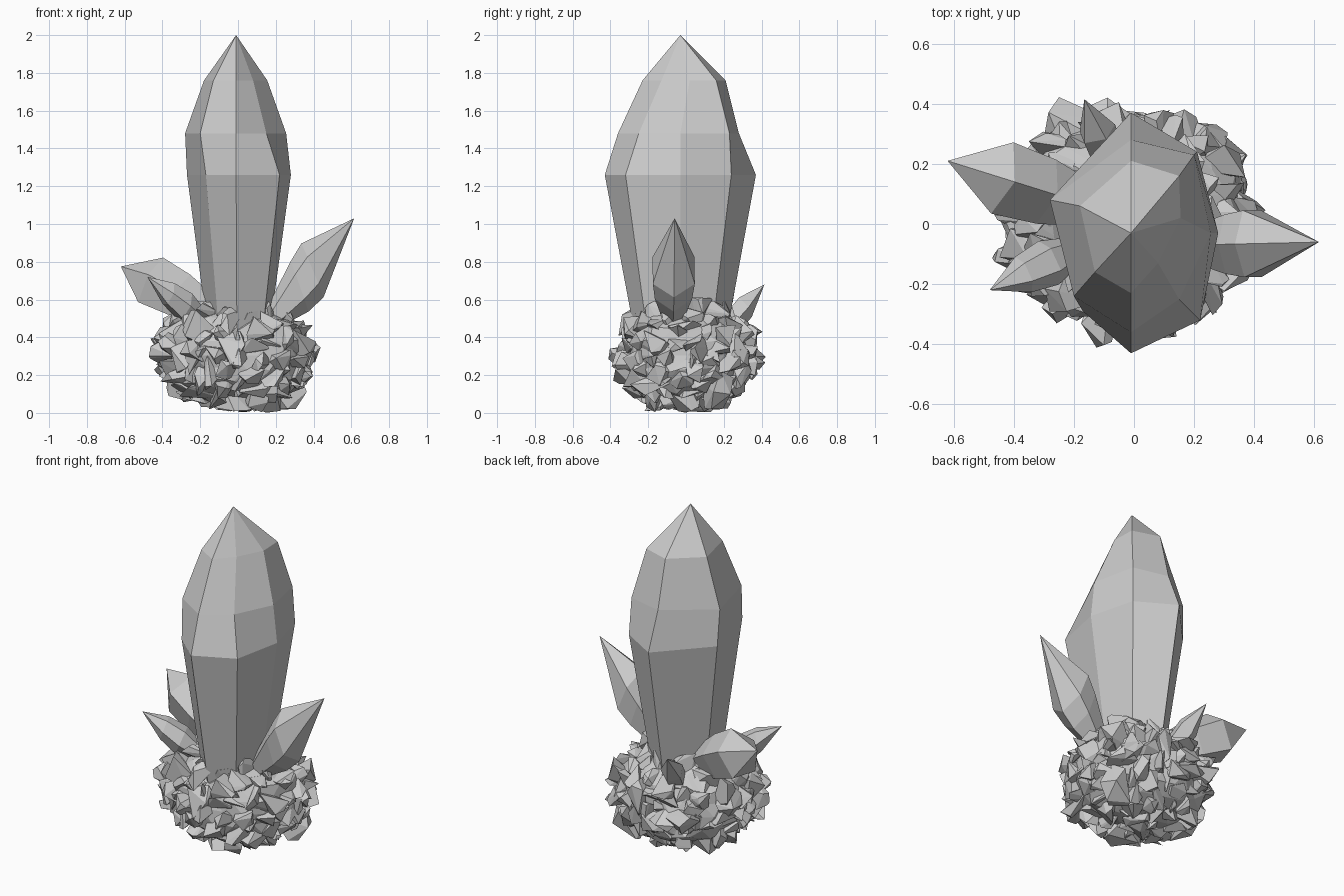
import bpy, bmesh, math, random
from mathutils import Vector

if "Cube" in bpy.data.objects:
    bpy.data.objects.remove(bpy.data.objects["Cube"])

random.seed(5)


def finish(bm, name):
    bmesh.ops.recalc_face_normals(bm, faces=bm.faces)
    me = bpy.data.meshes.new(name)
    bm.to_mesh(me)
    bm.free()
    ob = bpy.data.objects.new(name, me)
    bpy.context.collection.objects.link(ob)
    return ob


def loft(name, rings, tip):
    """Join rings of points with flat facets, close the bottom, end in a point."""
    bm = bmesh.new()
    rows = [[bm.verts.new(p) for p in r] for r in rings]
    n = len(rows[0])
    bm.faces.new(rows[0][::-1])
    for a, b in zip(rows, rows[1:]):
        for i in range(n):
            j = (i + 1) % n
            bm.faces.new((a[i], a[j], b[j], b[i]))
    top = bm.verts.new(tip)
    for i in range(n):
        bm.faces.new((rows[-1][i], rows[-1][(i + 1) % n], top))
    return finish(bm, name)


def crystal(name, base, tip, sides, profile, spin=0, flat=1.0, tilt=0.05):
    """Small crystal along base->tip; profile = (fraction along axis, radius)."""
    base, tip = Vector(base), Vector(tip)
    axis = tip - base
    side = axis.cross(Vector((0, 0, 1))).normalized()
    up = side.cross(axis).normalized()
    rings = []
    for t, r in profile:
        ring = []
        for i in range(sides):
            a = spin + 2 * math.pi * i / sides
            shift = tilt * math.sin(a) * (t > 0.2)
            ring.append(base + axis * (t + shift)
                        + side * r * flat * math.cos(a) + up * r * math.sin(a))
        rings.append(ring)
    return loft(name, rings, tip)


# Main crystal: seven uneven sides, widest above the middle
outline = [(-0.01, -0.43), (0.22, -0.32), (0.28, -0.03), (0.21, 0.24),
           (-0.01, 0.37), (-0.27, 0.09), (-0.17, -0.29)]
shoulder = [(-0.01, -0.36), (0.15, -0.25), (0.255, -0.03), (0.20, 0.23),
            (-0.01, 0.28), (-0.28, 0.08), (-0.20, -0.24)]
crown = [(-0.01, -0.23), (0.08, -0.13), (0.155, 0.02), (0.15, 0.16),
         (-0.01, 0.21), (-0.18, 0.06), (-0.13, -0.16)]
loft("main_crystal",
     [[(x * 0.58, y * 0.60 - 0.01, 0.40) for x, y in outline],
      [(x, y, 1.26) for x, y in outline],
      [(x, y, 1.48) for x, y in shoulder],
      [(x, y, 1.76) for x, y in crown]],
     (-0.01, -0.03, 2.0))

# Side crystals
crystal("right_crystal", (0.19, -0.07, 0.50), (0.615, -0.06, 1.03), 6,
        [(0, 0.06), (0.32, 0.12), (0.48, 0.135)], math.pi / 6, 0.95, 0.11)
crystal("left_crystal", (-0.14, 0.06, 0.53), (-0.62, 0.21, 0.775), 5,
        [(0, 0.08), (0.35, 0.13), (0.66, 0.145)], math.pi / 2, 0.9, 0.0)
crystal("front_left_crystal", (-0.20, -0.09, 0.50), (-0.48, -0.22, 0.72), 6,
        [(0, 0.05), (0.3, 0.08), (0.6, 0.065)])
crystal("back_crystal", (-0.09, 0.22, 0.46), (-0.165, 0.415, 0.68), 5,
        [(0, 0.06), (0.45, 0.065)])


# Rocky base: rounded core studded with angular shards
CENTRE, SIZE = Vector((-0.01, 0.01, 0.305)), Vector((0.40, 0.35, 0.275))


def shell(d):
    """Point on a slightly boxy ellipsoid in direction d."""
    k = sum(abs(c) ** 2.3 for c in d) ** (-1 / 2.3)
    return CENTRE + Vector([d[i] * k * SIZE[i] for i in range(3)])


bm = bmesh.new()
bmesh.ops.create_icosphere(bm, subdivisions=3, radius=1)
for v in bm.verts:
    v.co = CENTRE + (shell(v.co.normalized()) - CENTRE) * random.uniform(0.88, 0.98)
finish(bm, "rock_core")

bm = bmesh.new()
COUNT = 170
for i in range(COUNT):
    # even spiral spread of directions over the core
    z = 1 - 2 * (i + 0.5) / COUNT
    a = i * 2.39996
    s = math.sqrt(1 - z * z)
    d = Vector((s * math.cos(a), s * math.sin(a), z))
    p = CENTRE + (shell(d) - CENTRE) * random.uniform(0.84, 0.95)
    r = random.uniform(0.08, 0.125)
    stretch = Vector([random.uniform(0.55, 1.1) for _ in range(3)])
    verts = []
    for _ in range(9):
        q = Vector([random.gauss(0, 1) for _ in range(3)]).normalized() * r
        co = p + Vector([q[k] * stretch[k] for k in range(3)])
        co.z = min(max(co.z, 0.02 * random.random()), 0.61)
        verts.append(bm.verts.new(co))
    hull = bmesh.ops.convex_hull(bm, input=verts)
    loose = [v for v in hull["geom_interior"] if isinstance(v, bmesh.types.BMVert)]
    bmesh.ops.delete(bm, geom=loose, context='VERTS')
finish(bm, "rock_shards")
